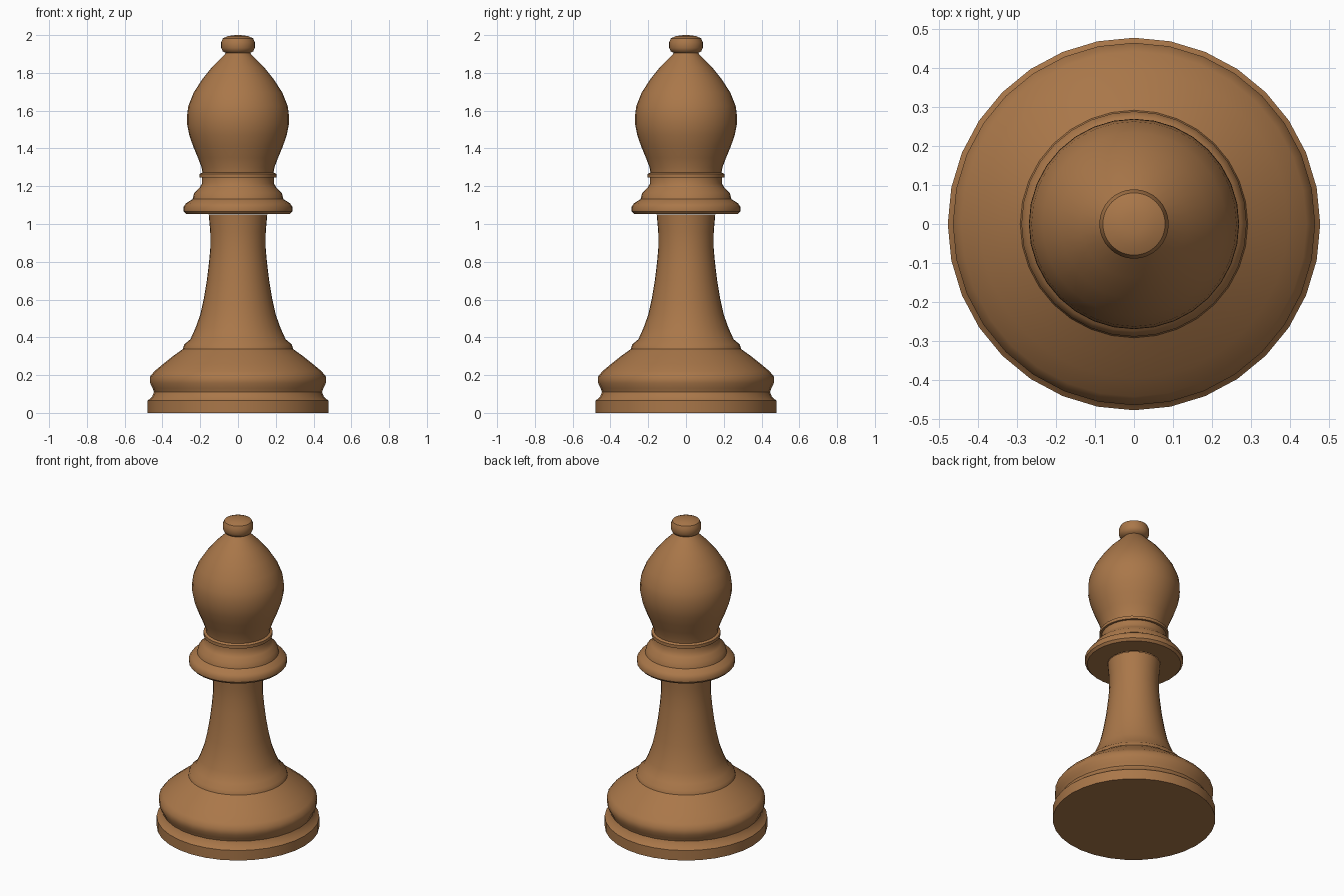
import bpy, bmesh, math

wood = bpy.data.materials.new("warm brown wood")
wood.diffuse_color = (0.40, 0.185, 0.067, 1)
SIDES = 32


def lathe(name, profile, angle=40):
    """Turn a bottom-to-top list of (radius, height) around the z axis."""
    bm = bmesh.new()
    rings = []
    for r, z in profile:
        if r == 0:
            rings.append([bm.verts.new((0, 0, z))] * SIDES)
        else:
            rings.append([bm.verts.new((r * math.cos(2 * math.pi * i / SIDES),
                                        r * math.sin(2 * math.pi * i / SIDES), z))
                          for i in range(SIDES)])
    for lo, hi in zip(rings, rings[1:]):
        for i in range(SIDES):
            j = (i + 1) % SIDES
            corners = list(dict.fromkeys((lo[i], lo[j], hi[j], hi[i])))
            bm.faces.new(corners)
    mesh = bpy.data.meshes.new(name)
    bm.to_mesh(mesh)
    bm.free()
    mesh.materials.append(wood)
    ob = bpy.data.objects.new(name, mesh)
    bpy.context.collection.objects.link(ob)
    bpy.ops.object.select_all(action='DESELECT')
    ob.select_set(True)
    bpy.context.view_layer.objects.active = ob
    bpy.ops.object.shade_smooth_by_angle(angle=math.radians(angle))
    return ob


# Grooved foot with sloping shoulder
lathe("base", [(0, 0), (0.478, 0), (0.478, 0.065), (0.455, 0.085), (0.445, 0.11),
               (0.452, 0.13), (0.465, 0.158), (0.465, 0.193), (0.443, 0.22),
               (0.395, 0.26), (0.345, 0.30), (0.292, 0.338)])

# Small bead and waisted stem
lathe("stem", [(0.292, 0.338), (0.285, 0.362), (0.252, 0.39), (0.225, 0.45),
               (0.20, 0.52), (0.182, 0.60), (0.165, 0.70), (0.153, 0.80),
               (0.146, 0.88), (0.147, 0.96), (0.155, 1.05)])

# Stepped collar
lathe("collar", [(0.155, 1.053), (0.275, 1.053), (0.288, 1.067), (0.289, 1.09),
                 (0.275, 1.11), (0.24, 1.132), (0.232, 1.165), (0.205, 1.19),
                 (0.19, 1.215), (0.19, 1.245)])

# Thin ring under the head
lathe("neck_ring", [(0.19, 1.245), (0.203, 1.245), (0.203, 1.265), (0.188, 1.272)])

# Egg-shaped head
lathe("head", [(0.188, 1.272), (0.193, 1.30), (0.212, 1.35), (0.237, 1.41),
               (0.258, 1.47), (0.27, 1.53), (0.269, 1.58), (0.263, 1.625),
               (0.235, 1.695), (0.19, 1.765), (0.138, 1.83), (0.088, 1.88),
               (0.064, 1.905)])

# Flattened knob on top
lathe("finial", [(0.064, 1.905), (0.08, 1.913), (0.089, 1.932), (0.089, 1.962),
                 (0.08, 1.983), (0.055, 1.994), (0.025, 1.999), (0, 2.0)])
